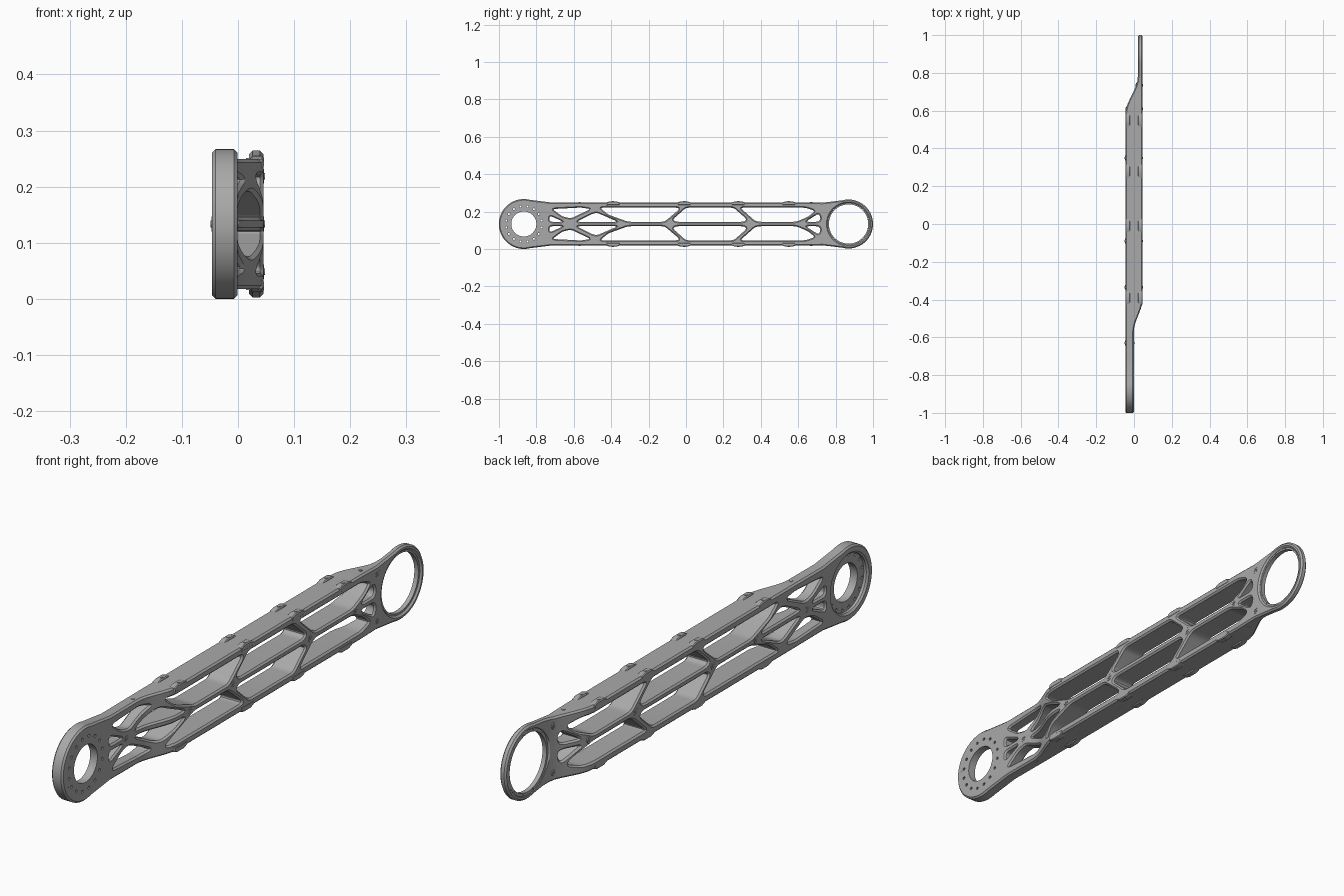
import bpy, bmesh, math
from mathutils import Matrix, Vector

if "Cube" in bpy.data.objects:
    bpy.data.objects.remove(bpy.data.objects["Cube"])

ZC = 0.1335                      # height of the centre line
LY, RY = -0.867, 0.869           # centres of the two end rings

metal = bpy.data.materials.new("machined_grey")
metal.diffuse_color = (0.40, 0.40, 0.40, 1)
metal.use_nodes = True
metal.node_tree.nodes["Principled BSDF"].inputs["Base Color"].default_value = metal.diffuse_color


def smooth(t):
    t = max(0.0, min(1.0, t))
    return t * t * (3 - 2 * t)


# the arm steps sideways towards each end: side surfaces as functions of y
def x_right(y):
    return -0.001 + 0.046 * smooth((y + 0.57) / 0.17)


def x_left(y):
    return -0.046 + 0.066 * smooth((y - 0.58) / 0.20)


def circle(y, h, r, n):
    return [(y + r * math.cos(2 * math.pi * i / n), h + r * math.sin(2 * math.pi * i / n)) for i in range(n)]


def rounded(pts, r=0.016):
    # replace each corner by a short quadratic curve
    out = []
    for i, p in enumerate(pts):
        p = Vector(p)
        a, b = Vector(pts[i - 1]) - p, Vector(pts[(i + 1) % len(pts)]) - p
        p0 = p + a.normalized() * min(r, a.length * 0.42)
        p1 = p + b.normalized() * min(r, b.length * 0.42)
        for k in range(5):
            t = k / 4
            out.append(tuple(p0 * (1 - t) ** 2 + p * 2 * t * (1 - t) + p1 * t * t))
    return out


def finish(name, bm):
    me = bpy.data.meshes.new(name)
    bm.to_mesh(me)
    bm.free()
    me.materials.clear()
    me.materials.append(metal)
    ob = bpy.data.objects.new(name, me)
    bpy.context.scene.collection.objects.link(ob)
    bpy.ops.object.select_all(action='DESELECT')
    ob.select_set(True)
    bpy.context.view_layer.objects.active = ob
    bpy.ops.object.shade_smooth_by_angle(angle=math.radians(25))
    return ob


def plate(name, loops, lo, hi, bevel=0.0, cuts=()):
    # filled outline in the y/z plane, chamfered, mapped between side surfaces lo(y) and hi(y)
    H = 0.05
    cu = bpy.data.curves.new(name + "_profile", 'CURVE')
    cu.dimensions, cu.fill_mode = '2D', 'BOTH'
    cu.extrude, cu.bevel_depth, cu.bevel_resolution, cu.offset = H - bevel, bevel, 0, -bevel
    for pts in loops:
        s = cu.splines.new('POLY')
        s.points.add(len(pts) - 1)
        for q, (y, h) in zip(s.points, pts):
            q.co = (y, h, 0, 1)
        s.use_cyclic_u = True
    tmp = bpy.data.objects.new(name + "_profile", cu)
    bpy.context.scene.collection.objects.link(tmp)
    dg = bpy.context.evaluated_depsgraph_get()
    me = bpy.data.meshes.new_from_object(tmp.evaluated_get(dg))
    bpy.data.objects.remove(tmp)
    bm = bmesh.new()
    bm.from_mesh(me)
    bmesh.ops.remove_doubles(bm, verts=bm.verts, dist=1e-5)
    for c in cuts:
        bmesh.ops.bisect_plane(bm, geom=bm.verts[:] + bm.edges[:] + bm.faces[:], dist=1e-6,
                               plane_co=(c, 0, 0), plane_no=(1, 0, 0))
    for v in bm.verts:
        y, h, d = v.co
        x = hi(y) - (H - d) if d > 0 else lo(y) + (d + H)
        v.co = (x, y, h + ZC)
    bmesh.ops.recalc_face_normals(bm, faces=bm.faces)
    return finish(name, bm)


def flat(x):
    return lambda y: x


def bolts(name, places, r=0.006, depth=0.008):
    # places: (position, axis) pairs
    bm = bmesh.new()
    for pos, axis in places:
        rot = Vector(axis).to_track_quat('Z', 'Y').to_matrix().to_4x4()
        bmesh.ops.create_cone(bm, cap_ends=True, segments=12, radius1=r, radius2=r, depth=depth,
                              matrix=Matrix.Translation(pos) @ rot)
    return finish(name, bm)


# outer outline: two ring arcs joined by straight rails
outline = []
for i in range(41):
    a = math.radians(75 + 210 * i / 40)
    outline.append((LY + 0.1335 * math.cos(a), 0.1335 * math.sin(a)))
outline += [(-0.72, -0.115), (-0.55, -0.116), (0.64, -0.116), (0.73, -0.114)]
for i in range(41):
    a = math.radians(-105 + 210 * i / 40)
    outline.append((RY + 0.131 * math.cos(a), 0.131 * math.sin(a)))
outline += [(0.73, 0.114), (0.64, 0.116), (-0.55, 0.116), (-0.72, 0.115)]

# truss openings of the upper half, mirrored below
openings = [
    [(-0.73, 0.045), (-0.73, 0.012), (-0.655, 0.012)],
    [(-0.715, 0.08), (-0.56, 0.088), (-0.51, 0.08), (-0.615, 0.03), (-0.66, 0.04)],
    [(-0.585, 0.012), (-0.365, 0.012), (-0.475, 0.06), (-0.50, 0.055)],
    [(-0.46, 0.087), (-0.04, 0.087), (-0.04, 0.075), (-0.115, 0.012), (-0.31, 0.012), (-0.415, 0.05)],
    [(0.0, 0.087), (0.255, 0.087), (0.325, 0.025), (0.31, 0.012), (-0.055, 0.012), (-0.07, 0.025)],
    [(0.29, 0.087), (0.64, 0.087), (0.69, 0.07), (0.655, 0.04), (0.59, 0.012), (0.385, 0.012), (0.365, 0.02)],
    [(0.64, 0.012), (0.71, 0.012), (0.72, 0.03), (0.71, 0.055), (0.69, 0.045)],
]
loops = [outline, circle(LY, 0, 0.104, 56), circle(RY, 0, 0.112, 56)]
for o in openings:
    r = rounded(o)
    loops += [r, [(y, -h) for y, h in reversed(r)]]
cuts = [-0.57 + 0.17 * i / 8 for i in range(9)] + [0.58 + 0.20 * i / 8 for i in range(9)]
plate("arm_frame", loops, x_left, x_right, 0.006, cuts)

# bolted flange in the wide ring, counterbored on its left side
flange = [circle(LY, 0, 0.110, 56), circle(LY, 0, 0.067, 48)]
for i in range(16):
    a = 2 * math.pi * (i + 0.5) / 16
    flange.append(circle(LY + 0.096 * math.cos(a), 0.096 * math.sin(a), 0.0055, 10))
plate("bolt_flange", flange, flat(-0.030), flat(-0.001))

# stepped lip inside the thin ring
lip = [circle(RY, 0, 0.117, 56), circle(RY, 0, 0.105, 56)]
for i in range(12):
    a = 2 * math.pi * (i + 0.5) / 12
    lip.append(circle(RY + 0.110 * math.cos(a), 0.110 * math.sin(a), 0.0025, 8))
plate("ring_lip", lip, flat(0.022), flat(0.038))

# raised bosses along the rails, on both sides
boss_y = (-0.39, -0.01, 0.28, 0.55)
bosses = []
for y in boss_y:
    for s in (1, -1):
        bosses.append([(y - 0.036, s * 0.1), (y + 0.036, s * 0.1), (y + 0.036, s * 0.115),
                       (y + 0.018, s * 0.121), (y - 0.018, s * 0.121), (y - 0.036, s * 0.115)])
plate("right_rail_bosses", bosses, flat(0.022), flat(0.046), 0.003)
plate("left_rail_bosses", bosses, flat(-0.046), flat(-0.022), 0.003)

# bolts on the rail bosses and end sections
rail_bolts = []
for s in (1, -1):
    for y in boss_y:
        for x in (0.034, -0.034):
            rail_bolts.append(((x, y, ZC + s * 0.1185), (0, 0, s)))
    for x, y in ((-0.02, -0.57), (-0.02, -0.75), (0.02, 0.67)):
        rail_bolts.append(((x, y, ZC + s * 0.1135), (0, 0, s)))
bolts("rail_bolts", rail_bolts)

# round pads with bolts where the truss struts meet
nodes = [(y, 0) for y in (-0.63, -0.335, -0.09, 0.35, 0.61)] + [(0.735, 0.085), (0.735, -0.085)]
for name, r, d in (("node_pads", 0.013, 0.004), ("node_bolts", 0.006, 0.008)):
    places = []
    for y, h in nodes:
        places.append(((x_right(y) - 0.001, y, ZC + h), (1, 0, 0)))
        places.append(((x_left(y) + 0.001, y, ZC + h), (-1, 0, 0)))
    bolts(name, places, r, d)
